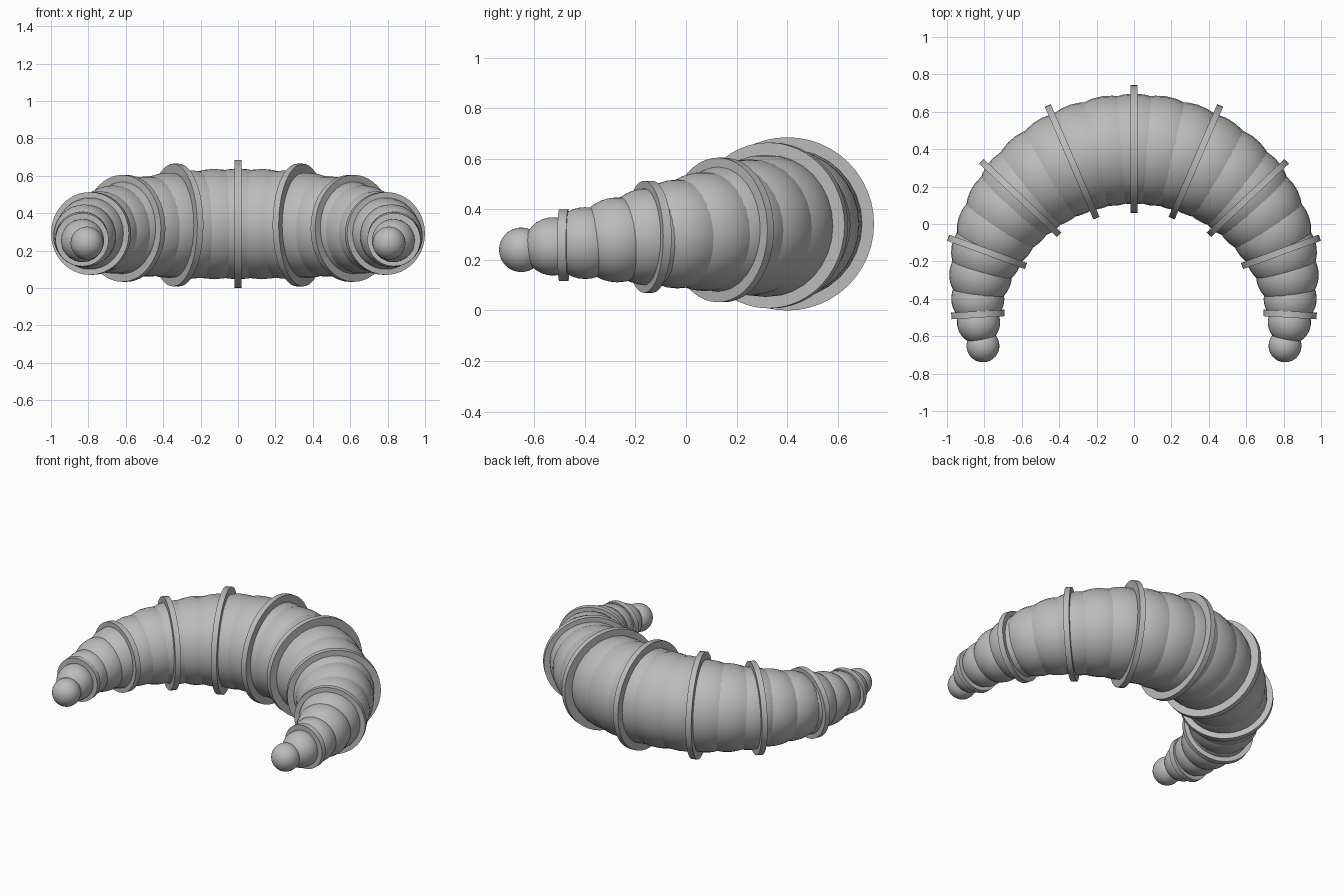
import bpy
from math import sin, cos, pi, radians

cube = bpy.data.objects.get("Cube")
if cube:
    bpy.data.objects.remove(cube, do_unlink=True)

ARC_RADIUS = 0.836
ARC_CENTRE_Y = -0.435
HALF_SWEEP = radians(105)

grey = bpy.data.materials.new("plain grey")
grey.use_nodes = True
COLOUR = (0.5, 0.5, 0.5, 1)
grey.diffuse_color = COLOUR
grey.node_tree.nodes["Principled BSDF"].inputs["Base Color"].default_value = COLOUR


def along(t):
    """Place, heading and swell (0 at the tips, 1 in the middle) for t in 0..1."""
    angle = (2 * t - 1) * HALF_SWEEP
    swell = sin(pi * t)
    place = (ARC_RADIUS * sin(angle),
             ARC_CENTRE_Y + ARC_RADIUS * cos(angle),
             0.24 + 0.1025 * swell)
    return place, angle, swell


def finish(name):
    obj = bpy.context.object
    obj.name = name
    obj.data.materials.append(grey)
    bpy.ops.object.shade_smooth_by_angle(angle=radians(30))


# Body: overlapping balls, swelling towards the middle of the crescent
BALLS = 24
for i in range(BALLS + 1):
    place, angle, swell = along(i / BALLS)
    bpy.ops.mesh.primitive_uv_sphere_add(
        segments=32, ring_count=16, radius=0.088 + 0.209 * swell,
        location=place, rotation=(0, 0, -angle))
    finish(f"body_segment_{i + 1}")

# Ridges: thin discs standing across the body
RIDGES = 9
for i in range(RIDGES):
    place, angle, swell = along((i + 0.5) / RIDGES)
    bpy.ops.mesh.primitive_cylinder_add(
        vertices=48, radius=0.1 + 0.2425 * swell, depth=0.035,
        location=place, rotation=(0, pi / 2, -angle))
    finish(f"ridge_{i + 1}")
